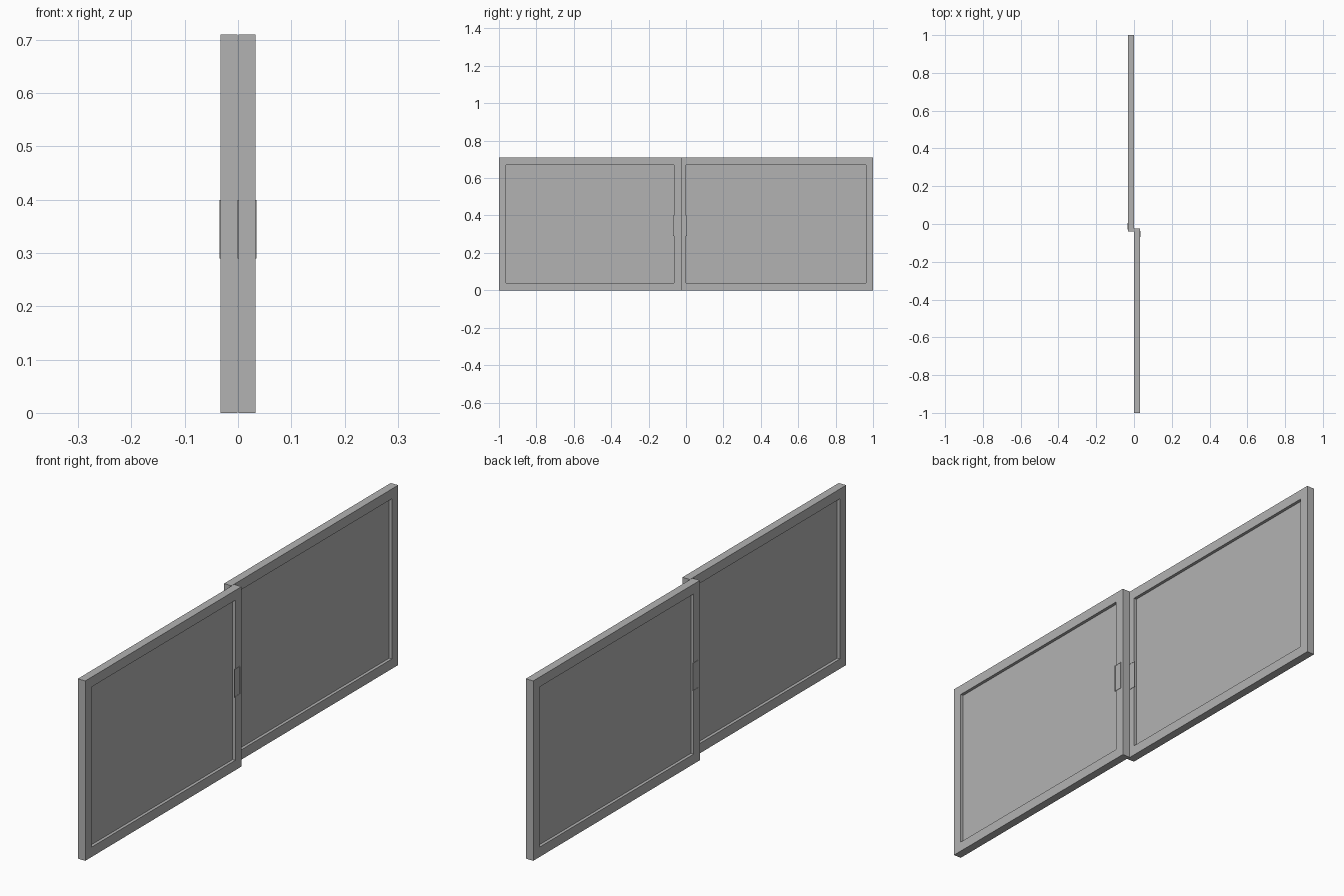
import bpy, bmesh

cube = bpy.data.objects.get("Cube")
if cube:
    bpy.data.objects.remove(cube, do_unlink=True)

HEIGHT = 0.71
THICK = 0.0325
BORDER = 0.055
RECESS = 0.012

grey = bpy.data.materials.new("plain_grey")
grey.use_nodes = True
grey.diffuse_color = (0.45, 0.45, 0.45, 1)
grey.node_tree.nodes["Principled BSDF"].inputs["Base Color"].default_value = grey.diffuse_color


def dished_box(name, low, high, border, depth, sides):
    """Box whose faces on the given x sides have a border around a sunken centre."""
    bm = bmesh.new()
    bmesh.ops.create_cube(bm, size=1)
    for v in bm.verts:
        v.co = [(a + b) / 2 + c * (b - a) for a, b, c in zip(low, high, v.co)]
    for side in sides:
        face = next(f for f in bm.faces if f.normal.x * side > 0.9)
        bmesh.ops.inset_region(bm, faces=[face], thickness=border)
        # Second inset keeps the walls of the recess upright
        bmesh.ops.inset_region(bm, faces=[face], thickness=0.0)
        for v in face.verts:
            v.co.x -= side * depth
    mesh = bpy.data.meshes.new(name)
    bm.to_mesh(mesh)
    bm.free()
    mesh.materials.append(grey)
    obj = bpy.data.objects.new(name, mesh)
    bpy.context.collection.objects.link(obj)


def sliding_door(name, x, y0, y1, pull_y):
    """Framed door leaf with a sunken pane and a finger pull on both faces."""
    dished_box(name + "_panel", (x - THICK / 2, y0, 0), (x + THICK / 2, y1, HEIGHT),
               BORDER, RECESS, (-1, 1))
    for side, word in ((1, "left"), (-1, "right")):
        surface = x + side * THICK / 2
        xs = sorted((surface - side * 0.001, surface + side * 0.0015))
        dished_box(f"{name}_pull_{word}", (xs[0], pull_y - 0.017, 0.29),
                   (xs[1], pull_y + 0.017, 0.40), 0.003, 0.001, (side,))


sliding_door("front_door", 0.0168, -1.0, -0.025, -0.053)
sliding_door("back_door", -0.0168, -0.04, 1.0, -0.012)
